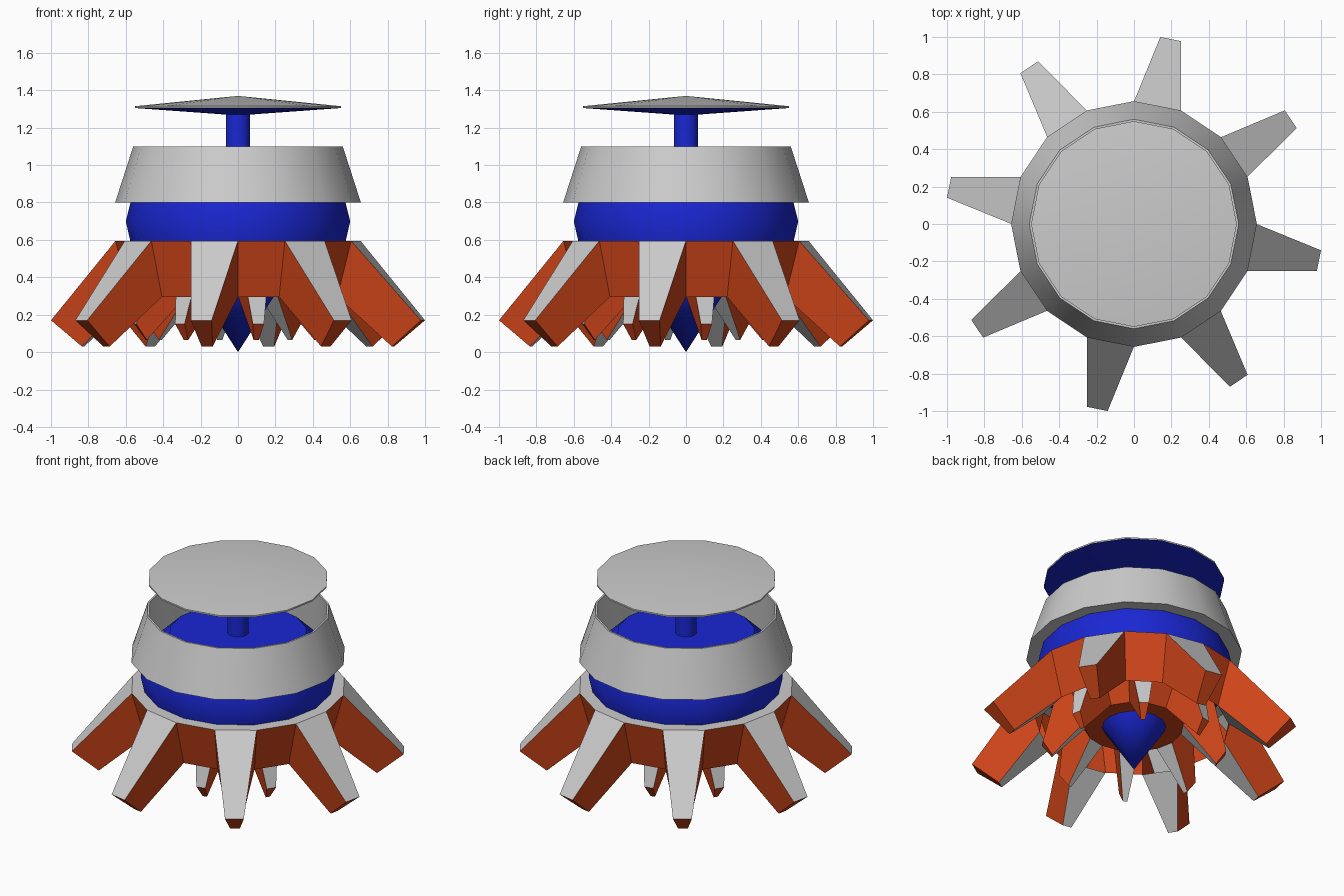
import bpy, bmesh
from math import sin, cos, pi

if "Cube" in bpy.data.objects:
    bpy.data.objects.remove(bpy.data.objects["Cube"])

SIDES = 16
STEP = 2 * pi / SIDES


def material(name, rgb):
    m = bpy.data.materials.new(name)
    m.diffuse_color = (*rgb, 1)
    m.use_nodes = True
    m.node_tree.nodes["Principled BSDF"].inputs["Base Color"].default_value = m.diffuse_color
    return m


grey = material("grey", (0.8, 0.8, 0.8))
blue = material("blue", (0.01, 0.02, 0.65))
red = material("red", (0.62, 0.06, 0.01))


def finish(bm, name, mats, smooth):
    bmesh.ops.recalc_face_normals(bm, faces=bm.faces)
    mesh = bpy.data.meshes.new(name)
    bm.to_mesh(mesh)
    bm.free()
    ob = bpy.data.objects.new(name, mesh)
    bpy.context.collection.objects.link(ob)
    for m in mats:
        mesh.materials.append(m)
    if smooth:
        bpy.ops.object.select_all(action='DESELECT')
        ob.select_set(True)
        bpy.context.view_layer.objects.active = ob
        bpy.ops.object.shade_smooth_by_angle(angle=0.5)
    return ob


def lathe(name, profile, mats, closed=False, slot=lambda i: 0):
    """Revolve (radius, z) points; radius 0 becomes a pole."""
    bm = bmesh.new()
    rings = []
    for r, z in profile:
        if r == 0:
            rings.append([bm.verts.new((0, 0, z))] * SIDES)
        else:
            rings.append([bm.verts.new((r * cos(k * STEP), r * sin(k * STEP), z))
                          for k in range(SIDES)])
    n = len(rings)
    for i in range(n if closed else n - 1):
        a, b = rings[i], rings[(i + 1) % n]
        for k in range(SIDES):
            j = (k + 1) % SIDES
            quad = list(dict.fromkeys((a[k], a[j], b[j], b[k])))
            bm.faces.new(quad).material_index = slot(i)
    return finish(bm, name, mats, True)


def fin_ring(name, top, bottom, tip_top, tip_bottom, parity, floor):
    """Faceted ring whose alternate panels are drawn out into fins.
    top/bottom: (radius, z); tips: (distance, z, half width)."""
    bm = bmesh.new()

    def ring(r, z):
        return [bm.verts.new((r * cos(k * STEP), r * sin(k * STEP), z))
                for k in range(SIDES)]

    def tip(a, d, z, w):
        return [bm.verts.new((d * cos(a) - s * w * sin(a),
                              d * sin(a) + s * w * cos(a), z)) for s in (-1, 1)]

    def face(index, *vs):
        bm.faces.new(vs).material_index = index

    t, b = ring(*top), ring(*bottom)
    face(0, *t)
    if floor:
        face(1, *b)
    for k in range(SIDES):
        j = (k + 1) % SIDES
        if k % 2 != parity:
            face(1, t[k], t[j], b[j], b[k])
            continue
        a = (k + 0.5) * STEP
        u, v = tip(a, *tip_top), tip(a, *tip_bottom)
        face(0, t[k], t[j], u[1], u[0])      # upper skin
        face(0, b[k], b[j], v[1], v[0])      # underside
        face(1, t[k], u[0], v[0], b[k])      # sides
        face(1, t[j], u[1], v[1], b[j])
        face(1, u[0], u[1], v[1], v[0])      # end
    return finish(bm, name, [grey, red], False)


# Skirts of outer fins and smaller inner fins
fin_ring("outer_fins", (0.655, 0.595), (0.575, 0.295),
         (1.008, 0.17, 0.057), (0.845, 0.03, 0.03), 1, False)
fin_ring("inner_fins", (0.46, 0.585), (0.30, 0.30),
         (0.56, 0.15, 0.03), (0.50, 0.065, 0.014), 0, True)

# Pointed core under the skirt
lathe("bottom_cone", [(0, 0), (0.2, 0.31), (0, 0.36)], [blue])

# Main drum and its dished top inside the collar
lathe("body", [(0, 0.59), (0.575, 0.59), (0.6, 0.7), (0.575, 0.8),
               (0.42, 0.95), (0, 0.95)], [blue])

# Hollow tapered collar
lathe("collar", [(0.657, 0.8), (0.56, 1.1), (0.548, 1.1), (0.575, 0.8)],
      [grey], closed=True)

# Stem and parasol-shaped cap
lathe("stem", [(0, 0.94), (0.065, 0.94), (0.065, 1.28), (0, 1.28)], [blue])
lathe("cap", [(0, 1.37), (0.55, 1.315), (0.55, 1.305), (0.065, 1.27), (0, 1.27)],
      [grey, blue], slot=lambda i: int(i >= 2))
